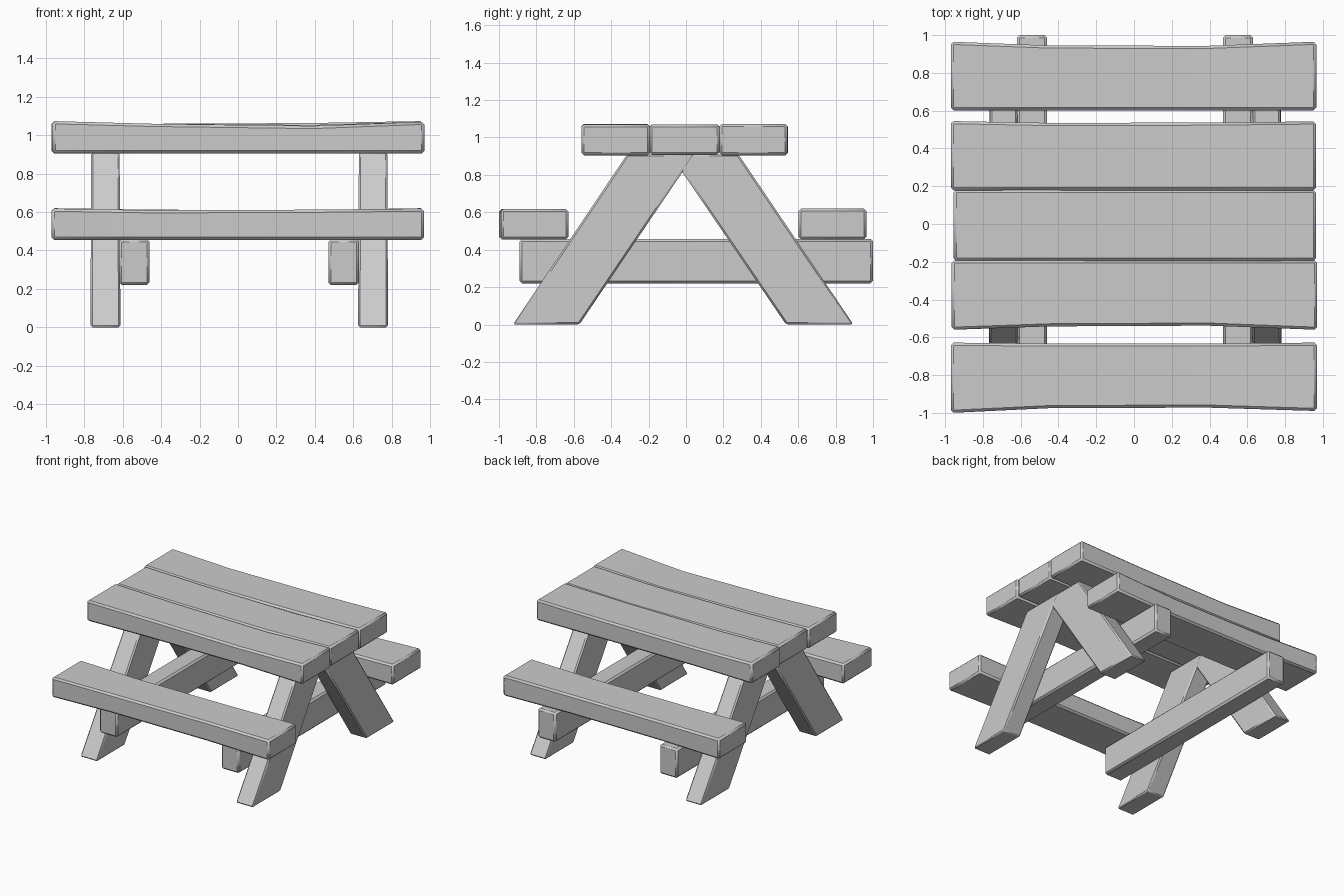
import bpy, bmesh

if "Cube" in bpy.data.objects:
    bpy.data.objects.remove(bpy.data.objects["Cube"])


def loft(name, rings, bevel=0.014):
    """Closed solid through a row of four-cornered rings, with worn edges."""
    bm = bmesh.new()
    rows = [[bm.verts.new(p) for p in ring] for ring in rings]
    for a, b in zip(rows, rows[1:]):
        for i in range(4):
            j = (i + 1) % 4
            bm.faces.new((a[i], a[j], b[j], b[i]))
    bm.faces.new(rows[0][::-1])
    bm.faces.new(rows[-1])
    bmesh.ops.recalc_face_normals(bm, faces=bm.faces)
    mesh = bpy.data.meshes.new(name)
    bm.to_mesh(mesh)
    bm.free()
    ob = bpy.data.objects.new(name, mesh)
    bpy.context.collection.objects.link(ob)
    mod = ob.modifiers.new("worn_edges", 'BEVEL')
    mod.width = bevel
    mod.segments = 1
    mod.limit_method = 'ANGLE'
    mod.angle_limit = 0.6
    bpy.ops.object.select_all(action='DESELECT')
    ob.select_set(True)
    bpy.context.view_layer.objects.active = ob
    bpy.ops.object.shade_smooth_by_angle(angle=0.9)
    return ob


def plank(name, x0, x1, y0, y1, z0, z1, front=(0,) * 4, back=(0,) * 4, top=(0,) * 4):
    """Board along x; front/back/top are inward waves at four stations."""
    rings = []
    for t, f, b, d in zip((0, 0.27, 0.7, 1), front, back, top):
        x = x0 + (x1 - x0) * t
        rings.append([(x, y0 + f, z0), (x, y1 - b, z0),
                      (x, y1 - b, z1 - d), (x, y0 + f, z1 - d)])
    return loft(name, rings)


# Table top: three boards
plank("top_board_front", -0.965, 0.97, -0.56, -0.193, 0.905, 1.073,
      front=(0, 0.018, 0.022, 0), top=(0, 0.014, 0.025, 0.003))
plank("top_board_middle", -0.955, 0.963, -0.195, 0.18, 0.907, 1.071,
      top=(0, 0.012, 0.018, 0.002))
plank("top_board_back", -0.97, 0.963, 0.178, 0.545, 0.905, 1.073,
      back=(0, 0.01, 0.008, 0.002), top=(0, 0.014, 0.01, 0))

# Benches
plank("front_bench", -0.97, 0.968, -1.0, -0.628, 0.455, 0.618,
      front=(0, 0.025, 0.028, 0.01), back=(0, 0.005, 0.005, 0), top=(0, 0.009, 0.006, 0))
plank("back_bench", -0.97, 0.965, 0.602, 0.965, 0.455, 0.62,
      back=(0, 0.02, 0.022, 0), top=(0, 0.008, 0.01, 0))

# A-frames: splayed leg pair and a beam carrying the benches
leg_outlines = {"front": ((-0.925, -0.57), (-0.315, 0.045)),
                "back": ((0.535, 0.895), (-0.085, 0.28))}
for side, x, beam_x in (("left", -0.69, -0.54), ("right", 0.703, 0.55)):
    for end, (foot, head) in leg_outlines.items():
        w = 0.078 if end == "front" else 0.074
        rings = []
        for t in (0, 0.5, 1):
            a, b = (foot[i] + (head[i] - foot[i]) * t for i in (0, 1))
            h = w - 0.004 * t
            z = 0.91 * t
            rings.append([(x - h, a, z), (x + h, a, z), (x + h, b, z), (x - h, b, z)])
        loft(f"{side}_{end}_leg", rings, 0.01)
    loft(f"{side}_beam", [[(beam_x - 0.08, y, 0.22), (beam_x + 0.08, y, 0.22),
                           (beam_x + 0.08, y, 0.458), (beam_x - 0.08, y, 0.458)]
                          for y in (-0.89, 0.05, 1.0)])
